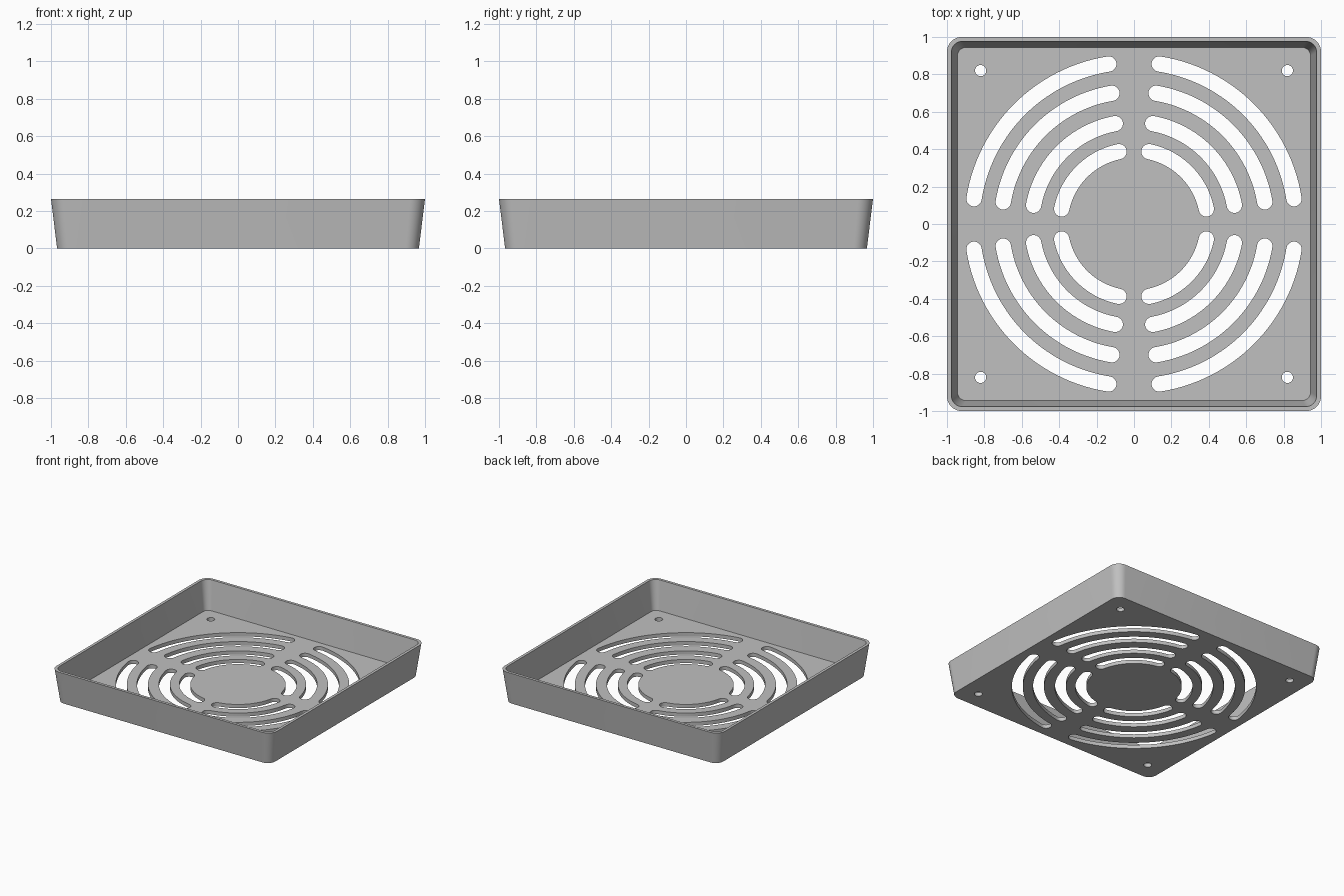
import bpy, bmesh
from math import sin, cos, pi, asin

cube = bpy.data.objects.get("Cube")
if cube:
    bpy.data.objects.remove(cube, do_unlink=True)

HEIGHT, FLOOR = 0.265, 0.03


def arc(cx, cy, r, a0, a1, n):
    """Points along an arc, both ends included."""
    return [(cx + r * cos(a0 + (a1 - a0) * i / n),
             cy + r * sin(a0 + (a1 - a0) * i / n)) for i in range(n + 1)]


def rounded_square(half, r):
    pts = []
    for k, (sx, sy) in enumerate([(1, 1), (-1, 1), (-1, -1), (1, -1)]):
        pts += arc(sx * (half - r), sy * (half - r), r, k * pi / 2, (k + 1) * pi / 2, 10)
    return pts


def loft(bm, rings):
    """Bridge matching outlines given as (points, z) and cap both ends."""
    loops = [[bm.verts.new((x, y, z)) for x, y in pts] for pts, z in rings]
    n = len(loops[0])
    for a, b in zip(loops, loops[1:]):
        for i in range(n):
            j = (i + 1) % n
            bm.faces.new((a[i], a[j], b[j], b[i]))
    bm.faces.new(loops[0][::-1])
    bm.faces.new(loops[-1])


def make_object(name, bm):
    bmesh.ops.recalc_face_normals(bm, faces=bm.faces)
    mesh = bpy.data.meshes.new(name)
    bm.to_mesh(mesh)
    bm.free()
    obj = bpy.data.objects.new(name, mesh)
    bpy.context.collection.objects.link(obj)
    return obj


# Tapered tray: outside wall, rim, inside wall, floor
bm = bmesh.new()
loft(bm, [(rounded_square(0.967, 0.07), 0),
          (rounded_square(1.0, 0.08), HEIGHT),
          (rounded_square(0.977, 0.06), HEIGHT),
          (rounded_square(0.944, 0.045), FLOOR)])
cover = make_object("fan_cover_tray", bm)

# Cutters: four rings of curved vent slots and four screw holes
bm = bmesh.new()
low, high = -0.05, 0.1
half_width = 0.041
for radius, gap in [(0.395, 0.08), (0.546, 0.10), (0.709, 0.118), (0.866, 0.135)]:
    trim = asin(gap / radius)
    for k in range(4):
        a0, a1 = k * pi / 2 + trim, (k + 1) * pi / 2 - trim
        outline = arc(0, 0, radius + half_width, a0, a1, 28)
        outline += arc(radius * cos(a1), radius * sin(a1), half_width, a1, a1 + pi, 10)[1:-1]
        outline += arc(0, 0, radius - half_width, a1, a0, 28)
        outline += arc(radius * cos(a0), radius * sin(a0), half_width, a0 + pi, a0 + 2 * pi, 10)[1:-1]
        loft(bm, [(outline, low), (outline, high)])
for sx in (-1, 1):
    for sy in (-1, 1):
        hole = arc(sx * 0.82, sy * 0.82, 0.03, 0, 2 * pi, 24)[:-1]
        loft(bm, [(hole, low), (hole, high)])
cutter = make_object("slot_cutter", bm)
cutter.hide_render = True

# Cut the openings and bake the result
cut = cover.modifiers.new("openings", 'BOOLEAN')
cut.operation = 'DIFFERENCE'
cut.solver = 'EXACT'
cut.object = cutter
bpy.ops.object.select_all(action='DESELECT')
cover.select_set(True)
bpy.context.view_layer.objects.active = cover
bpy.ops.object.modifier_apply(modifier=cut.name)
bpy.data.objects.remove(cutter, do_unlink=True)

# Plain grey plastic
grey = bpy.data.materials.new("grey_plastic")
grey.use_nodes = True
colour = (0.53, 0.53, 0.53, 1)
grey.diffuse_color = colour
grey.node_tree.nodes["Principled BSDF"].inputs["Base Color"].default_value = colour
cover.data.materials.clear()
cover.data.materials.append(grey)

bpy.ops.object.shade_smooth_by_angle(angle=pi / 6)
